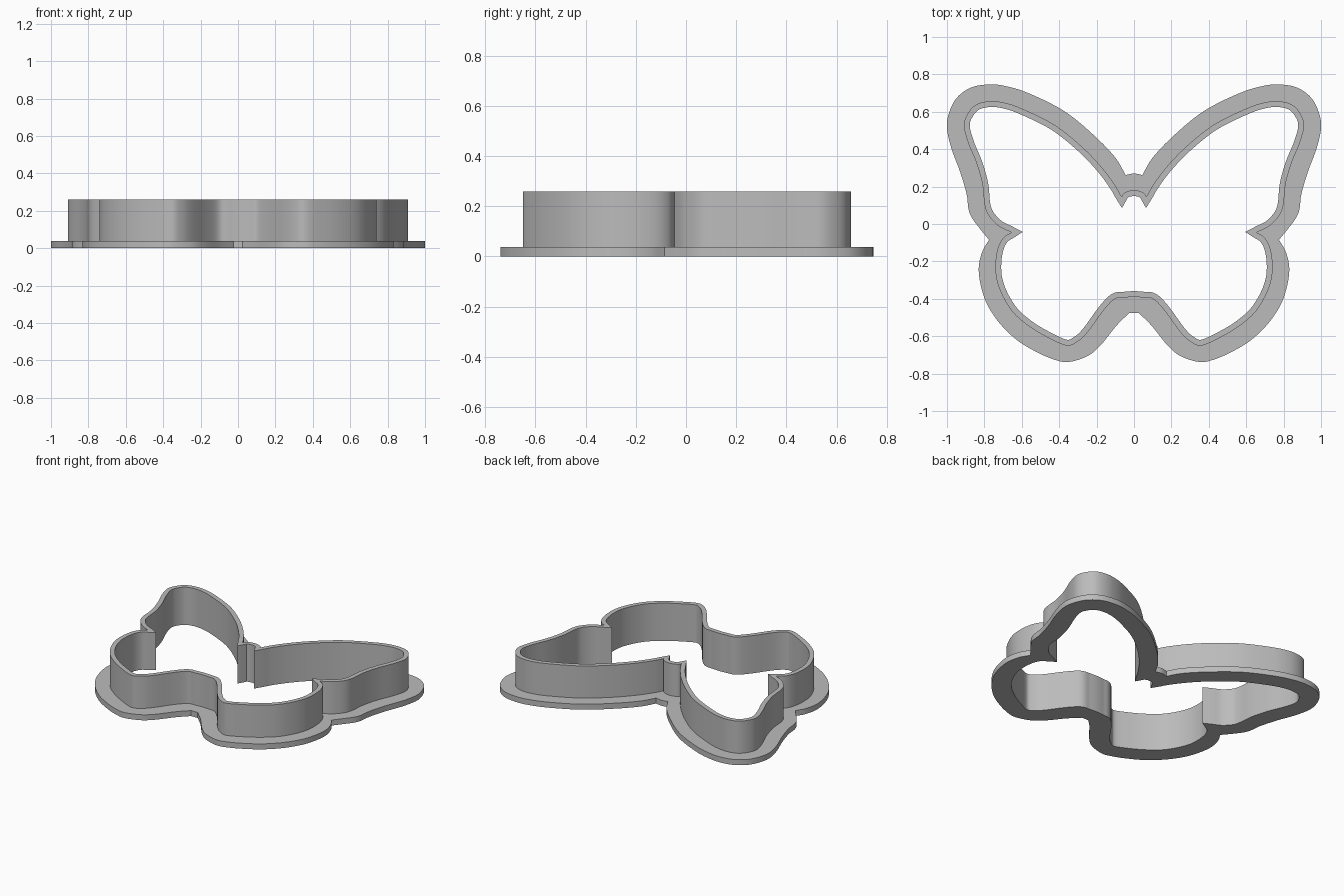
import bpy
import bmesh
from math import radians
from mathutils import Vector

HEIGHT = 0.26        # full height of the cutting wall
FLANGE = 0.038       # thickness of the grip flange
THICKNESS = 0.031    # wall thickness
TIP_LIMIT = 0.06     # longest mitre allowed at the sharp notches

default_cube = bpy.data.objects.get("Cube")
if default_cube:
    bpy.data.objects.remove(default_cube, do_unlink=True)

# Half outlines from top centre to bottom centre.
# Each run is smooth; neighbouring runs meet in a sharp corner.
FLANGE_RUNS = [
    [(0, .27), (.045, .262)],
    [(.045, .262), (.1, .355), (.215, .475), (.375, .605), (.565, .7),
     (.69, .738), (.78, .746), (.875, .728), (.95, .672), (.99, .59),
     (1, .51), (.975, .4), (.93, .28), (.895, .16), (.885, .08),
     (.865, .03), (.82, -.03), (.775, -.085)],
    [(.775, -.085), (.81, -.145), (.83, -.23), (.82, -.325), (.785, -.43),
     (.715, -.535), (.62, -.625), (.51, -.69), (.42, -.727), (.35, -.738),
     (.25, -.707), (.18, -.65), (.095, -.545), (.025, -.475)],
    [(.025, -.475), (0, -.475)],
]
WALL_RUNS = [
    [(0, .18), (.03, .176), (.056, .163), (.066, .145)],
    [(.066, .145), (.1, .205), (.17, .3), (.275, .41), (.425, .53),
     (.6, .617), (.7, .65), (.78, .656), (.85, .635), (.895, .58),
     (.909, .52), (.885, .43), (.84, .32), (.81, .21), (.8, .11),
     (.78, .05), (.725, -.01), (.655, -.045)],
    [(.655, -.045), (.695, -.07), (.725, -.12), (.74, -.2), (.735, -.295),
     (.7, -.39), (.64, -.48), (.55, -.555), (.455, -.61), (.36, -.65),
     (.3, -.628), (.245, -.575), (.165, -.465), (.105, -.402),
     (.055, -.394), (0, -.39)],
]


def beyond(end, inner):
    """Extra control point past a run's end, mirrored at the centre line."""
    if end.x == 0:
        return Vector((-inner.x, inner.y))
    return 2 * end - inner


def smooth_run(points, steps=5):
    """Sample a smooth curve through the points, leaving out the last one."""
    pts = [Vector(p) for p in points]
    pts = [beyond(pts[0], pts[1])] + pts + [beyond(pts[-1], pts[-2])]
    samples = []
    for a, b, c, d in zip(pts, pts[1:], pts[2:], pts[3:]):
        for i in range(steps):
            t = i / steps
            samples.append(b + (c - a) * t / 2
                           + (2 * a - 5 * b + 4 * c - d) * t * t / 2
                           + (3 * b - a - 3 * c + d) * t ** 3 / 2)
    return samples


def closed_outline(runs):
    """Join the runs and mirror them into a full clockwise loop."""
    half = [p for run in runs for p in smooth_run(run)]
    half.append(Vector(runs[-1][-1]))
    return half + [Vector((-p.x, p.y)) for p in reversed(half[1:-1])]


def inset(loop, distance):
    """Offset a clockwise loop inwards with limited mitres."""
    result = []
    for i, p in enumerate(loop):
        before = (p - loop[i - 1]).normalized()
        after = (loop[(i + 1) % len(loop)] - p).normalized()
        n = Vector((before.y, -before.x))
        m = Vector((after.y, -after.x))
        mid = (n + m).normalized()
        result.append(p + mid * min(distance / max(mid.dot(n), 0.1), TIP_LIMIT))
    return result


def extruded_ring(name, outer, inner, height, material):
    """Fill the band between two loops and give it a height."""
    curve = bpy.data.curves.new(name + "_profile", 'CURVE')
    curve.dimensions = '2D'
    curve.fill_mode = 'BOTH'
    curve.extrude = height / 2
    for loop in (outer, inner):
        spline = curve.splines.new('POLY')
        spline.points.add(len(loop) - 1)
        for point, p in zip(spline.points, loop):
            point.co = (p.x, p.y, 0, 1)
        spline.use_cyclic_u = True
    helper = bpy.data.objects.new(name + "_profile", curve)
    bpy.context.collection.objects.link(helper)
    bpy.context.view_layer.update()
    graph = bpy.context.evaluated_depsgraph_get()
    mesh = bpy.data.meshes.new_from_object(helper.evaluated_get(graph))
    bpy.data.objects.remove(helper, do_unlink=True)

    # Weld caps to sides and stand the ring on the floor
    bm = bmesh.new()
    bm.from_mesh(mesh)
    bmesh.ops.remove_doubles(bm, verts=bm.verts, dist=0.00005)
    bmesh.ops.translate(bm, verts=bm.verts, vec=(0, 0, height / 2))
    bmesh.ops.recalc_face_normals(bm, faces=bm.faces)
    bm.to_mesh(mesh)
    bm.free()

    mesh.name = name
    mesh.materials.clear()
    mesh.materials.append(material)
    ring = bpy.data.objects.new(name, mesh)
    bpy.context.collection.objects.link(ring)
    bpy.ops.object.select_all(action='DESELECT')
    ring.select_set(True)
    bpy.context.view_layer.objects.active = ring
    bpy.ops.object.shade_smooth_by_angle(angle=radians(30))
    return ring


# Single grey plastic
grey = bpy.data.materials.new("grey_plastic")
grey.use_nodes = True
colour = (0.5, 0.5, 0.5, 1)
grey.diffuse_color = colour
grey.node_tree.nodes["Principled BSDF"].inputs["Base Color"].default_value = colour

# Upright cutting wall and the wide flange around its foot
wall_outline = closed_outline(WALL_RUNS)
extruded_ring("cutting_wall", wall_outline, inset(wall_outline, THICKNESS), HEIGHT, grey)
extruded_ring("grip_flange", closed_outline(FLANGE_RUNS), wall_outline, FLANGE, grey)
